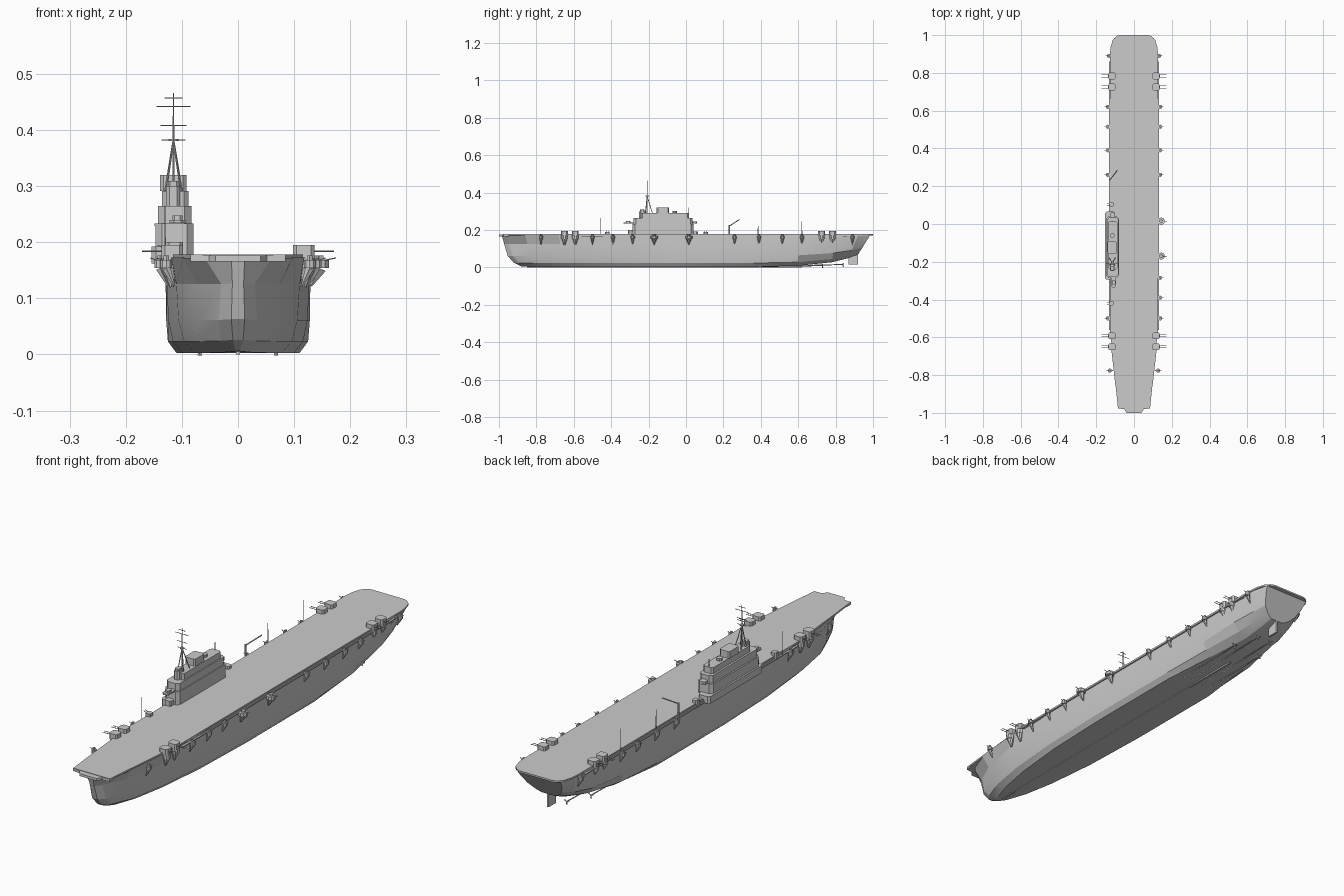
import bpy, bmesh, math
from mathutils import Vector


def finish(name, bm):
    bmesh.ops.recalc_face_normals(bm, faces=bm.faces)
    me = bpy.data.meshes.new(name)
    bm.to_mesh(me)
    bm.free()
    ob = bpy.data.objects.new(name, me)
    bpy.context.collection.objects.link(ob)
    return ob


def prism(name, pts, z0, z1, inset=1.0):
    """Extrude a flat outline upward."""
    bm = bmesh.new()
    lo = [bm.verts.new((x, y, z0)) for x, y in pts]
    hi = [bm.verts.new((x * inset, y, z1)) for x, y in pts]
    bm.faces.new(lo[::-1])
    bm.faces.new(hi)
    n = len(pts)
    for i in range(n):
        j = (i + 1) % n
        bm.faces.new((lo[i], lo[j], hi[j], hi[i]))
    return finish(name, bm)


def block(name, x0, x1, y0, y1, z0, z1, c=0.0):
    """Box with optional cut vertical corners."""
    if c == 0:
        pts = [(x0, y0), (x1, y0), (x1, y1), (x0, y1)]
    else:
        pts = [(x0 + c, y0), (x1 - c, y0), (x1, y0 + c), (x1, y1 - c),
               (x1 - c, y1), (x0 + c, y1), (x0, y1 - c), (x0, y0 + c)]
    return prism(name, pts, z0, z1)


def rod(name, a, b, r, r2=None, n=6):
    a, b = Vector(a), Vector(b)
    bm = bmesh.new()
    bmesh.ops.create_cone(bm, cap_ends=True, segments=n, radius1=r,
                          radius2=r if r2 is None else r2, depth=(b - a).length)
    q = Vector((0, 0, 1)).rotation_difference(b - a)
    for v in bm.verts:
        v.co = q @ v.co + (a + b) / 2
    return finish(name, bm)


# Hull: lofted stations (y bottom, y top, keel z, five half widths going up)
STATIONS = [
    (-.88, -.985, .006, .004, .009, .012, .010, .012),
    (-.85, -.96, .004, .022, .032, .034, .030, .060),
    (-.76, -.86, .003, .052, .068, .072, .074, .098),
    (-.62, -.68, .003, .078, .096, .106, .110, .118),
    (-.40, -.40, .003, .100, .116, .124, .127, .128),
    (-.10, -.10, .003, .110, .125, .128, .129, .129),
    (.35, .35, .003, .110, .125, .128, .129, .129),
    (.60, .60, .009, .085, .115, .127, .129, .129),
    (.78, .80, .028, .052, .090, .120, .126, .127),
    (.87, .92, .050, .040, .070, .100, .118, .122),
    (.92, .985, .070, .030, .055, .080, .098, .106)]
ZF = (0, .12, .34, .72, 1)
YF = (0, .40, .70, .88, 1)
bm = bmesh.new()
rings = []
for yb, yt, zk, *w in STATIONS:
    half = [(w[i], yb + (yt - yb) * (YF[i] if yb < 0 else ZF[i]),
             zk + (.173 - zk) * ZF[i]) for i in range(5)]
    ring = [(-x, y, z) for x, y, z in half[::-1]] + half
    rings.append([bm.verts.new(p) for p in ring])
for a, b in zip(rings, rings[1:]):
    for i in range(10):
        j = (i + 1) % 10
        bm.faces.new((a[i], a[j], b[j], b[i]))
for r in (rings[0], rings[-1]):
    for i in range(4):
        bm.faces.new((r[i], r[i + 1], r[8 - i], r[9 - i]))
hull = finish("hull", bm)
bpy.context.view_layer.objects.active = hull
hull.select_set(True)
bpy.ops.object.shade_smooth_by_angle(angle=math.radians(15))

# Flight deck and bow lip
half = [(.085, -.976), (.100, -.83), (.117, -.65), (.126, -.58), (.127, .90),
        (.123, .94), (.112, .975), (.095, .993), (.078, 1.0)]
prism("flight_deck", half + [(-x, y) for x, y in half[::-1]], .171, .178)
lip = [(.04, -1.0), (.052, -.98), (.085, -.976), (.085, -.95)]
prism("bow_lip", lip + [(-x, y) for x, y in lip[::-1]], .166, .176)

# Keel strip and rudder
block("keel_strip", -.004, .004, -.85, .62, 0, .006)
block("rudder", -.004, .004, .87, .92, .015, .085)

for s, side in ((-1, "left"), (1, "right")):
    # Catwalk along the deck edge
    x0, x1 = sorted((s * .124, s * .133))
    block(f"catwalk_{side}", x0, x1, -.56, .86, .162, .166)
    # Propeller shafts and blades
    for x, ye, z in ((.032, .84, .016), (.068, .73, .010)):
        rod(f"shaft_{side}", (s * x, .40, .005), (s * x, ye, z), .0025)
        for k in range(3):
            a = k * math.tau / 3 + .5
            rod(f"propeller_{side}", (s * x, ye, z),
                (s * x + .012 * math.cos(a), ye, z + .012 * math.sin(a)), .002, .004, 4)
    # Heavy twin turrets on drums with sloping supports
    for y in (-.65, -.592, .725, .783):
        x = s * .117
        block(f"turret_{side}", x - .019, x + .019, y - .018, y + .018, .170, .195, .006)
        rod(f"turret_drum_{side}", (x + s * .004, y, .152), (x + s * .004, y, .172), .017, n=10)
        rod(f"turret_support_{side}", (s * .118, y, .12), (s * .122, y, .153), .004, .015, 8)
        for d in (-.006, .006):
            rod(f"turret_barrel_{side}", (s * .13, y + d, .184), (s * .171, y + d, .184), .0013)
    # Light gun tubs on inverted cones
    tubs = [-.776, -.50, .26, .39, .515, .62, .89]
    big = []
    if s > 0:
        tubs += [-.39, -.285]
        big = [-.17, .015]
    for y in tubs + big:
        r = .019 if y in big else .011
        x = s * (.120 if abs(y) > .7 else .131) + s * r * .7
        if abs(y) > .88:
            x += s * .005
        rod(f"gun_tub_{side}", (x, y, .154), (x, y, .168), r, n=10)
        rod(f"tub_support_{side}", (x - s * .014, y, .122), (x, y, .154), .002, r * .8, 6)
        rod(f"light_gun_{side}", (x, y, .168), (x, y, .176), r * .5, n=6)
        rod(f"light_barrel_{side}", (x, y, .166), (x + s * r * 1.6, y, .172), .0012)

# Island superstructure tiers: x0, x1, y0, y1, z0, z1, corner cut
TIERS = [
    ("island_sponson", -.154, -.100, -.295, .065, .162, .192, .008),
    ("island_base", -.147, -.079, -.285, .040, .178, .233, .012),
    ("island_second_tier", -.143, -.083, -.280, .035, .233, .265, .012),
    ("island_ledge", -.149, -.080, -.283, .038, .229, .233, .012),
    ("island_third_tier", -.135, -.088, -.240, .016, .265, .291, .008),
    ("funnel", -.139, -.092, -.157, -.090, .291, .320, .006),
    ("bridge_house", -.128, -.103, -.250, -.215, .265, .300, .006),
    ("director_base", -.125, -.106, -.245, -.222, .300, .309, .004),
    ("fore_platform", -.122, -.094, -.335, -.280, .234, .240, .008),
    ("fore_platform_gun", -.117, -.099, -.322, -.298, .240, .248, .004),
    ("aft_platform", -.128, -.100, .035, .060, .234, .246, .006),
    ("fore_deckhouse", -.128, -.098, -.310, -.285, .178, .200, .005)]
for t in TIERS:
    block(*t)
rod("funnel_pipe", (-.115, -.06, .29), (-.115, -.06, .302), .012, n=10)

# Deck-edge quad mounts fore and aft of the island
for y in (-.42, .105):
    block("quad_mount", -.132, -.108, y - .012, y + .012, .160, .190, .005)
    for d in (-.005, .005):
        rod("quad_barrel", (-.12, y + d, .187), (-.143, y + d, .194), .0013)

# Tripod mast with yards
MX, MY = -.115, -.208
rod("mast", (MX, MY, .265), (MX, MY, .466), .0026, .0012)
for dx, dy in ((-.016, .03), (.016, .03), (-.014, -.01), (.014, -.01)):
    rod("mast_leg", (MX + dx, MY + dy, .285), (MX, MY, .382), .0018)
for z, w in ((.382, .021), (.408, .023), (.442, .030), (.457, .016)):
    rod("yard", (MX - w, MY, z), (MX + w, MY, z), .0012)
rod("mast_top_platform", (MX, MY, .380), (MX, MY, .384), .009, n=8)
rod("aft_pole", (MX, .012, .265), (MX, .012, .322), .0018)

# Radio poles along the left deck edge
for y, z in ((-.455, .265), (.385, .256), (.62, .265)):
    rod("radio_pole", (-.130, y, .160), (-.130, y, z), .0018, .001)

# Aircraft crane
rod("crane_post", (-.128, .232, .160), (-.128, .232, .226), .004)
rod("crane_boom", (-.128, .232, .222), (-.088, .285, .256), .0025)
